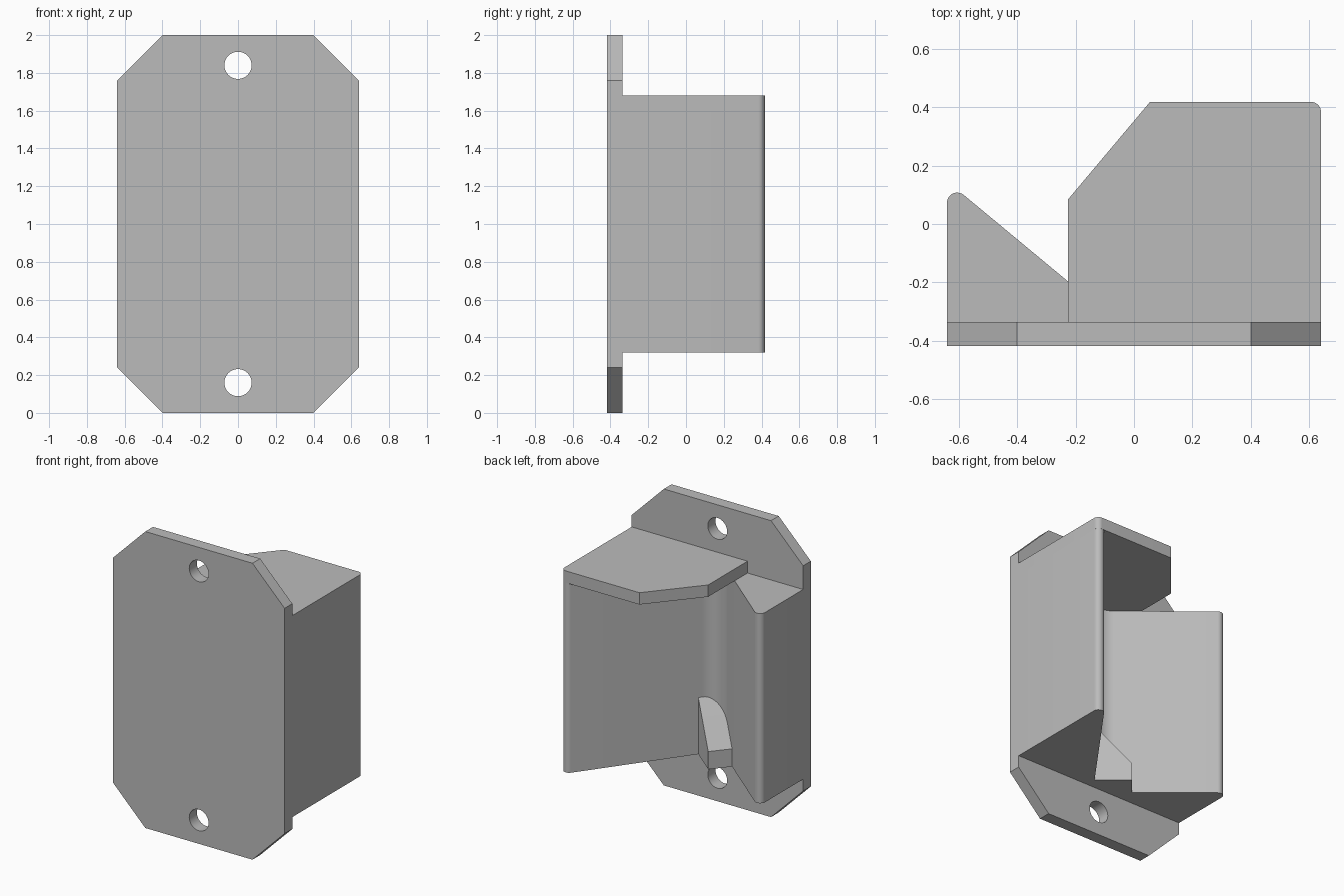
import bpy
import bmesh
import math
from mathutils import Vector

if "Cube" in bpy.data.objects:
    bpy.data.objects.remove(bpy.data.objects["Cube"], do_unlink=True)

grey = bpy.data.materials.new("plain grey")
grey.use_nodes = True
grey.diffuse_color = (0.5, 0.5, 0.5, 1)
grey.node_tree.nodes["Principled BSDF"].inputs["Base Color"].default_value = (0.5, 0.5, 0.5, 1)

X, Y, Z = Vector((1, 0, 0)), Vector((0, 1, 0)), Vector((0, 0, 1))


def rounded(corners, steps=10):
    """Outline from (x, y, radius) corners, with each radius turned into an arc."""
    outline = []
    for i, (x, y, r) in enumerate(corners):
        p = Vector((x, y))
        if r == 0:
            outline.append(p)
            continue
        to_prev = (Vector(corners[i - 1][:2]) - p).normalized()
        to_next = (Vector(corners[(i + 1) % len(corners)][:2]) - p).normalized()
        half = to_prev.angle(to_next) / 2
        centre = p + (to_prev + to_next).normalized() * r / math.sin(half)
        start = p + to_prev * r / math.tan(half) - centre
        end = p + to_next * r / math.tan(half) - centre
        a = math.atan2(start.y, start.x)
        turn = math.remainder(math.atan2(end.y, end.x) - a, math.tau)
        for k in range(steps + 1):
            t = a + turn * k / steps
            outline.append(centre + r * Vector((math.cos(t), math.sin(t))))
    return outline


def circle(x, y, r, steps=32):
    return [Vector((x + r * math.cos(math.tau * k / steps),
                    y + r * math.sin(math.tau * k / steps))) for k in range(steps)]


def prism(name, loops, origin, u, v, depth):
    """Fill the loops (outer first, then holes) in the u-v plane and extrude."""
    bm = bmesh.new()
    edges = []
    for loop in loops:
        verts = [bm.verts.new(origin + u * p.x + v * p.y) for p in loop]
        edges += [bm.edges.new((verts[i - 1], verts[i])) for i in range(len(verts))]
    bmesh.ops.triangle_fill(bm, edges=edges, use_beauty=True)
    out = bmesh.ops.extrude_face_region(bm, geom=bm.faces[:], use_keep_orig=True)
    moved = [g for g in out["geom"] if isinstance(g, bmesh.types.BMVert)]
    bmesh.ops.translate(bm, verts=moved, vec=depth)
    bmesh.ops.recalc_face_normals(bm, faces=bm.faces[:])
    bmesh.ops.dissolve_limit(bm, angle_limit=0.01, verts=bm.verts[:], edges=bm.edges[:]) \
        if len(loops) == 1 else None
    mesh = bpy.data.meshes.new(name)
    bm.to_mesh(mesh)
    bm.free()
    mesh.materials.append(grey)
    obj = bpy.data.objects.new(name, mesh)
    bpy.context.collection.objects.link(obj)
    bpy.ops.object.select_all(action="DESELECT")
    obj.select_set(True)
    bpy.context.view_layer.objects.active = obj
    bpy.ops.object.shade_smooth_by_angle(angle=math.radians(30))
    return obj


front, back = -0.417, -0.335
half_w, low, shelf, high = 0.64, 0.32, 1.60, 1.68

# Mounting plate with cut corners and two screw holes
quarter = [(0.4, 1), (half_w, 0.76)]
right_side = quarter + [(x, -z) for x, z in reversed(quarter)]
octagon = [Vector(p) for p in right_side + [(-x, z) for x, z in reversed(right_side)]]
prism("mounting_plate", [octagon, circle(0, 0.84, 0.072), circle(0, -0.84, 0.072)],
      Vector((0, front, 1)), X, Z, Y * (back - front))

# Body with a rounded V-shaped channel open to the back
body = rounded([(-half_w, back, 0), (half_w, back, 0), (half_w, 0.49, 0.035),
                (0.004, -0.387, 0.12), (-half_w, 0.147, 0.035)])
prism("channel_body", [body], Z * low, X, Y, Z * (shelf - low))

# Cover over the channel
cover = rounded([(-0.225, back, 0), (half_w, back, 0), (half_w, 0.418, 0.035),
                 (0.055, 0.418, 0), (-0.225, 0.085, 0)])
prism("top_cover", [cover], Z * shelf, X, Y, Z * (high - shelf))

# Sloping stop at the foot of the channel, running along its shorter wall
along = Vector((-0.77, 0.64, 0)).normalized()
across = Vector((0.64, 0.77, 0)).normalized()
stop = [Vector(p) for p in [(-0.27, 0), (-0.012, 0), (-0.012, 0.12), (-0.24, 0.38), (-0.27, 0.41)]]
prism("channel_stop", [stop], across * -0.30 + Z * low, along, Z, across * 0.156)
